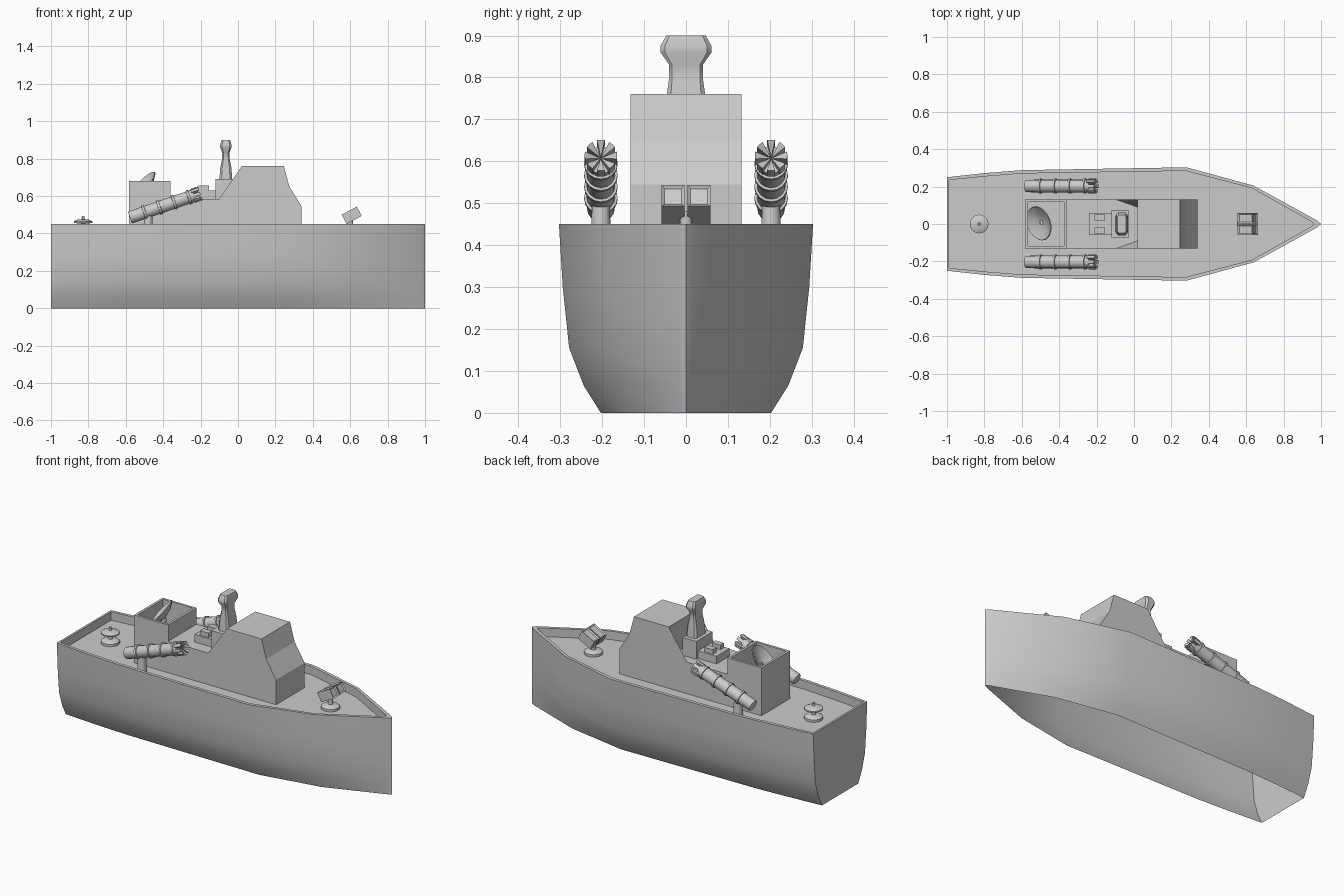
import bpy, bmesh, math
from mathutils import Vector, Matrix

if "Cube" in bpy.data.objects:
    bpy.data.objects.remove(bpy.data.objects["Cube"])


def finish(bm, name, smooth=None):
    bmesh.ops.recalc_face_normals(bm, faces=bm.faces)
    me = bpy.data.meshes.new(name)
    bm.to_mesh(me)
    bm.free()
    ob = bpy.data.objects.new(name, me)
    bpy.context.collection.objects.link(ob)
    if smooth:
        bpy.ops.object.select_all(action='DESELECT')
        ob.select_set(True)
        bpy.context.view_layer.objects.active = ob
        bpy.ops.object.shade_smooth_by_angle(angle=math.radians(smooth))
    return ob


def bridge(bm, rings, closed=True):
    n = len(rings[0])
    for a, b in zip(rings, rings[1:]):
        for i in range(n if closed else n - 1):
            j = (i + 1) % n
            bm.faces.new((a[i], a[j], b[j], b[i]))


def loft(name, rings, caps=True, smooth=None, matrix=None):
    bm = bmesh.new()
    vr = [[bm.verts.new(p) for p in r] for r in rings]
    bridge(bm, vr)
    if caps:
        bm.faces.new(vr[0])
        bm.faces.new(vr[-1])
    if matrix:
        bm.transform(matrix)
    return finish(bm, name, smooth)


def box(name, x0, x1, y0, y1, z0, z1):
    return loft(name, [[(x0, y0, z), (x1, y0, z), (x1, y1, z), (x0, y1, z)] for z in (z0, z1)])


def lathe(name, profile, n=16, matrix=None, smooth=40):
    rings = [[(r * math.cos(2 * math.pi * i / n), r * math.sin(2 * math.pi * i / n), z)
              for i in range(n)] for r, z in profile]
    return loft(name, rings, smooth=smooth, matrix=matrix)


def aim(loc, direction):
    return Matrix.Translation(loc) @ Vector(direction).to_track_quat('Z', 'Y').to_matrix().to_4x4()


DECK = 0.40

# Hull: outer shell open below, rim, inner bulwark and deck
half = [(-1, .25), (-.8, .272), (-.6, .288), (.28, .303), (.64, .205), (.98, .018)]
inner = [(-.988, .235), (-.8, .254), (-.6, .27), (.275, .284), (.63, .192), (.95, .012)]


def outline(pts, tip, z, s=1.0):
    return [(x, y * s, z) for x, y in pts] + [(tip, 0, z)] + [(x, -y * s, z) for x, y in pts[::-1]]


section = [(0, .67), (.065, .805), (.155, .92), (.3, .97), (.45, 1)]
rings = [outline(half, 1, z, s) for z, s in section]
rings += [outline(inner, .962, .45), outline(inner, .962, DECK)]
bm = bmesh.new()
vr = [[bm.verts.new(p) for p in r] for r in rings]
bridge(bm, vr)
bm.faces.new(vr[-1])
finish(bm, "hull", 32)

# Cabin with stepped profile, and slanted cheeks beside the rear bulkhead
profile = [(-.36, DECK), (.34, DECK), (.34, .545), (.275, .65), (.245, .76),
           (.02, .76), (.02, .585), (-.36, .585)]
loft("cabin", [[(x, y, z) for x, z in profile] for y in (-.132, .132)])
for s, side in ((1, "left"), (-1, "right")):
    bm = bmesh.new()
    for p in ((.02, .132, .76), (-.1, .132, .585), (.02, .132, .585), (.02, .09, .585)):
        bm.verts.new((p[0], p[1] * s, p[2]))
    bmesh.ops.convex_hull(bm, input=bm.verts)
    finish(bm, "cabin_cheek_" + side)

# Console and mast base on the rear platform
box("console", -.24, -.12, -.06, .06, .58, .63)
for s in (-1, 1):
    box("console_block", -.21, -.155, s * .035 - .017, s * .035 + .017, .62, .657)
box("mast_base", -.12, -.03, -.075, .075, .58, .69)


# Mast: chamfered rectangle lofted through a waist and a flared head
def chamfer_ring(hx, hy, z, c=.35):
    k = hx * c
    q = [(hx, hy - k), (hx - k, hy), (-hx + k, hy), (-hx, hy - k)]
    return [(-.065 + x, y, z) for x, y in q + [(-x, -y) for x, y in q]]


loft("mast", [chamfer_ring(*r) for r in (
    (.034, .052, .69), (.03, .047, .75), (.02, .04, .80), (.019, .04, .83),
    (.03, .061, .86), (.03, .061, .875), (.023, .047, .90))], smooth=35)

# Open tub for the dish
tub = [(0, DECK), (0, .68), (.014, .68), (.014, .54)]
loft("dish_tub", [[(-.582 + d, -.132 + d, z), (-.36 - d, -.132 + d, z),
                   (-.36 - d, .132 - d, z), (-.582 + d, .132 - d, z)] for d, z in tub])

# Dish on its post
facing = Vector((-.7, -.25, .65)).normalized()
lathe("dish", [(.012, -.03), (.06, -.018), (.095, .004), (.092, .008), (.055, -.01), (.006, -.022)],
      20, aim((-.505, .005, .655), facing))
lathe("dish_post", [(.018, .53), (.014, .64)], 10, Matrix.Translation((-.49, .01, 0)))

# Torpedo-style launchers: banded tube, notched petal muzzle, pedestal
start, end = Vector((-.578, 0, .485)), Vector((-.215, 0, .61))
length = (end - start).length
for s, side in ((1, "left"), (-1, "right")):
    off = Vector((0, s * .203, 0))
    m = aim(start + off, end - start)
    prof = [(.031, 0), (.033, .006)]
    for k in range(1, 5):
        z = length * k / 4.6
        prof += [(.034, z - .007), (.04, z - .006), (.04, z + .006), (.034, z + .007)]
    prof += [(.034, length - .02)]
    lathe("launcher_tube_" + side, prof, 16, m, 35)
    bm = bmesh.new()
    for k in range(8):
        a = 2 * math.pi * k / 8
        pts = [(0, 0)] + [(.039 * math.cos(a + d), .039 * math.sin(a + d)) for d in (-.24, 0, .24)]
        lo = [bm.verts.new((x, y, length - .03)) for x, y in pts]
        hi = [bm.verts.new((x, y, length + (.014 if i else -.008))) for i, (x, y) in enumerate(pts)]
        bridge(bm, [lo, hi])
        bm.faces.new(hi)
    bm.transform(m)
    finish(bm, "launcher_muzzle_" + side)
    lathe("launcher_pedestal_" + side, [(.026, DECK), (.022, .50)], 10,
          Matrix.Translation((-.48, off.y, 0)))

# Capstan: two discs on a spindle
lathe("capstan", [(.05, DECK), (.05, .414), (.035, .424), (.012, .426), (.012, .452), (.05, .456),
                  (.05, .464), (.03, .474), (.008, .476), (.007, .494)],
      20, Matrix.Translation((-.828, 0, 0)))

# Bow gun: round foot and twin tilted pods with recessed mouths
lathe("bow_gun_foot", [(.05, DECK), (.05, .414), (.035, .424), (.014, .426), (.014, .48)],
      20, Matrix.Translation((.6, 0, 0)))
for s, side in ((1, "left"), (-1, "right")):
    bm = bmesh.new()
    bmesh.ops.create_cube(bm, size=1)
    bmesh.ops.scale(bm, vec=(.092, .054, .056), verts=bm.verts)
    bm.normal_update()
    ends = [f for f in bm.faces if abs(f.normal.x) > .9 or f.normal.z > .9]
    bmesh.ops.inset_individual(bm, faces=ends, thickness=.01, depth=-.006)
    bm.transform(Matrix.Translation((.608, s * .031, .497)) @ Matrix.Rotation(math.radians(-28), 4, 'Y'))
    finish(bm, "bow_gun_pod_" + side)
